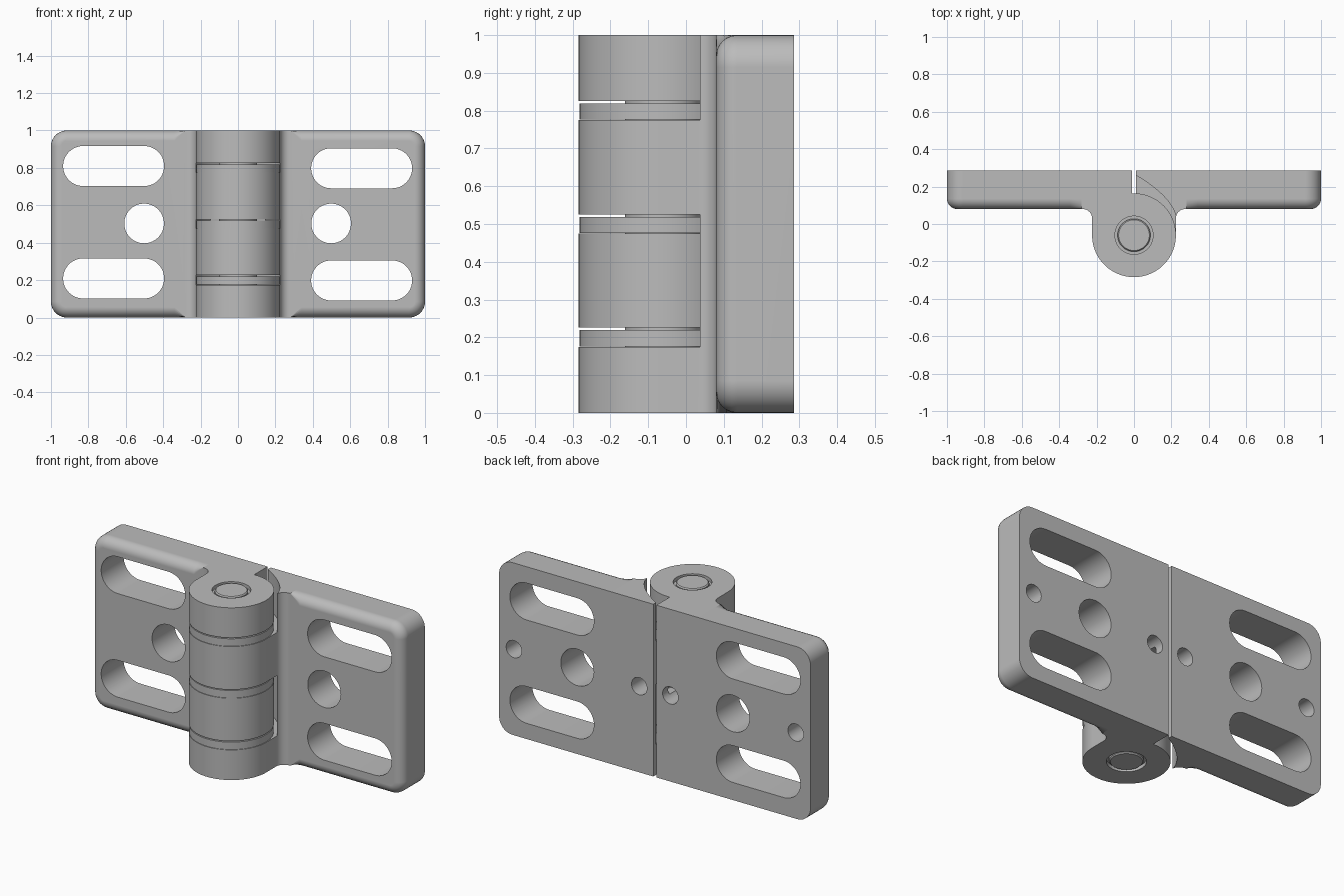
import bpy, bmesh
from math import sin, cos, pi, radians

cube = bpy.data.objects.get("Cube")
if cube:
    bpy.data.objects.remove(cube, do_unlink=True)

# Main dimensions
AXIS_Y = -0.06
KNUCKLE_R = 0.224
FRONT, BACK = 0.08, 0.286
JOIN_X = 0.28
GAP = 0.01

grey = bpy.data.materials.new("satin grey")
grey.use_nodes = True
grey.diffuse_color = (0.5, 0.5, 0.5, 1)
grey.node_tree.nodes["Principled BSDF"].inputs["Base Color"].default_value = (0.5, 0.5, 0.5, 1)


def arc(cx, cy, r, start, end, n):
    """Points along a circular arc, angles in degrees."""
    angles = [radians(start + (end - start) * i / n) for i in range(n + 1)]
    return [(cx + r * cos(a), cy + r * sin(a)) for a in angles]


def circle(cx, cy, r, n=64):
    return arc(cx, cy, r, 0, 360, n)[:-1]


def new_object(name, bm):
    bmesh.ops.recalc_face_normals(bm, faces=bm.faces)
    mesh = bpy.data.meshes.new(name)
    bm.to_mesh(mesh)
    bm.free()
    mesh.materials.append(grey)
    obj = bpy.data.objects.new(name, mesh)
    bpy.context.collection.objects.link(obj)
    return obj


def loft(name, loops):
    """Closed solid through loops with equal point counts."""
    bm = bmesh.new()
    rings = [[bm.verts.new(p) for p in loop] for loop in loops]
    n = len(rings[0])
    for a, b in zip(rings, rings[1:]):
        for i in range(n):
            j = (i + 1) % n
            bm.faces.new((a[i], a[j], b[j], b[i]))
    bm.faces.new(rings[0])
    bm.faces.new(rings[-1])
    return new_object(name, bm)


def prism_z(name, points, low, high, side=1):
    return loft(name, [[(side * x, y, z) for x, y in points] for z in (low, high)])


def prism_y(name, points, low, high, side=1):
    return loft(name, [[(side * x, y, z) for x, z in points] for y in (low, high)])


def cut(obj, cutters):
    """Subtract the cutters and delete them."""
    for c in cutters:
        c.hide_render = True
        mod = obj.modifiers.new("cut", 'BOOLEAN')
        mod.operation, mod.solver, mod.object = 'DIFFERENCE', 'EXACT', c
    bpy.context.view_layer.update()
    graph = bpy.context.evaluated_depsgraph_get()
    mesh = bpy.data.meshes.new_from_object(obj.evaluated_get(graph))
    obj.modifiers.clear()
    obj.data = mesh
    for c in cutters:
        bpy.data.objects.remove(c, do_unlink=True)


def smooth(obj):
    bpy.ops.object.select_all(action='DESELECT')
    obj.select_set(True)
    bpy.context.view_layer.objects.active = obj
    bpy.ops.object.shade_smooth_by_angle(angle=radians(30))
    mod = obj.modifiers.new("even shading", 'WEIGHTED_NORMAL')
    mod.keep_sharp = True


def plate_outline(inset):
    """Rounded outer end; the inner end keeps its full height."""
    r = 0.085
    pts = [(JOIN_X, 0), (JOIN_X + 0.06, inset)]
    pts += arc(1 - r, r, r - inset, -90, 0, 10)
    pts += arc(1 - r, 1 - r, r - inset, 0, 90, 10)
    return pts + [(JOIN_X + 0.06, 1 - inset), (JOIN_X, 1)]


def slot(x0, x1, z):
    r = 0.107
    return arc(x0 + r, z, r, 90, 270, 24) + arc(x1 - r, z, r, -90, 90, 24)


def build_leaf(name, side, slot_start, slot_heights, pockets):
    # Flat plate with a rounded front border
    edge = 0.055
    steps = [radians(90 * i / 6) for i in range(7)]
    levels = [(BACK, 0)] + [(FRONT + edge * (1 - sin(a)), edge * (1 - cos(a))) for a in steps]
    plate = loft(name, [[(side * x, y, z) for x, z in plate_outline(i)] for y, i in levels])

    # Long slots, round hole and outer locating hole
    outlines = [slot(slot_start, slot_start + 0.54, z) for z in slot_heights]
    outlines.append(circle(slot_start + 0.107, 0.503, 0.106))
    holes = [prism_y("hole_cutter", p, 0, 0.4, side) for p in outlines]
    holes.append(prism_y("hole_cutter", circle(0.905, 0.5, 0.05, 32), 0.16, 0.4, side))
    cut(plate, holes)

    # Web and barrel profile
    profile = [(GAP, BACK), (JOIN_X, BACK), (JOIN_X, FRONT)]
    profile += arc(KNUCKLE_R + 0.05, FRONT - 0.05, 0.05, 90, 180, 10)
    profile += arc(0, AXIS_Y, KNUCKLE_R, 0, -272.6, 90)
    web = prism_z("web", profile, 0, 1, side)

    # Clearance pockets for the other leaf's knuckles
    p0, p1, p2 = (0.226, 0.03), (0.21, 0.142), (0.008, 0.262)
    curve = []
    for i in range(17):
        t = i / 16
        curve.append(tuple((1 - t) ** 2 * a + 2 * t * (1 - t) * b + t * t * c
                           for a, b, c in zip(p0, p1, p2)))
    clearance = [(-0.3, -0.4), (0.226, -0.4)] + curve + [(-0.3, 0.262)]
    cutters = [prism_z("pocket_cutter", clearance, lo, hi, side) for lo, hi in pockets]
    cutters.append(prism_z("bore_cutter", circle(0, AXIS_Y, 0.102), -0.1, 1.1))
    cutters.append(prism_y("hole_cutter", circle(0.1, 0.5, 0.05, 32), 0.16, 0.4, side))
    cut(web, cutters)

    # Weld web and plate into one leaf
    bm = bmesh.new()
    bm.from_mesh(plate.data)
    bm.from_mesh(web.data)
    inner = [f for f in bm.faces
             if all(abs(abs(v.co.x) - JOIN_X) < 1e-4 for v in f.verts)]
    bmesh.ops.delete(bm, geom=inner, context='FACES')
    bmesh.ops.remove_doubles(bm, verts=bm.verts, dist=1e-5)
    bm.to_mesh(plate.data)
    bm.free()
    bpy.data.objects.remove(web, do_unlink=True)
    smooth(plate)


# The two interlocking leaves
build_leaf("left_leaf", 1, 0.391, (0.798, 0.198), [(0.175, 0.525), (0.775, 1.1)])
build_leaf("right_leaf", -1, 0.395, (0.81, 0.209), [(-0.1, 0.226), (0.475, 0.826)])

# Bearing collars between the knuckles
for i in range(3):
    low = 0.176 + 0.3 * i
    smooth(prism_z(f"collar_{i + 1}", circle(0, AXIS_Y, 0.222, 96), low, low + 0.043))

# Hinge pin inside a slightly recessed sleeve
smooth(prism_z("pin_sleeve", circle(0, AXIS_Y, 0.102), 0.02, 0.98))
radii = [(0, 0.082), (0.006, 0.088), (0.994, 0.088), (1, 0.082)]
smooth(loft("hinge_pin", [[(x, y, z) for x, y in circle(0, AXIS_Y, r)] for z, r in radii]))
